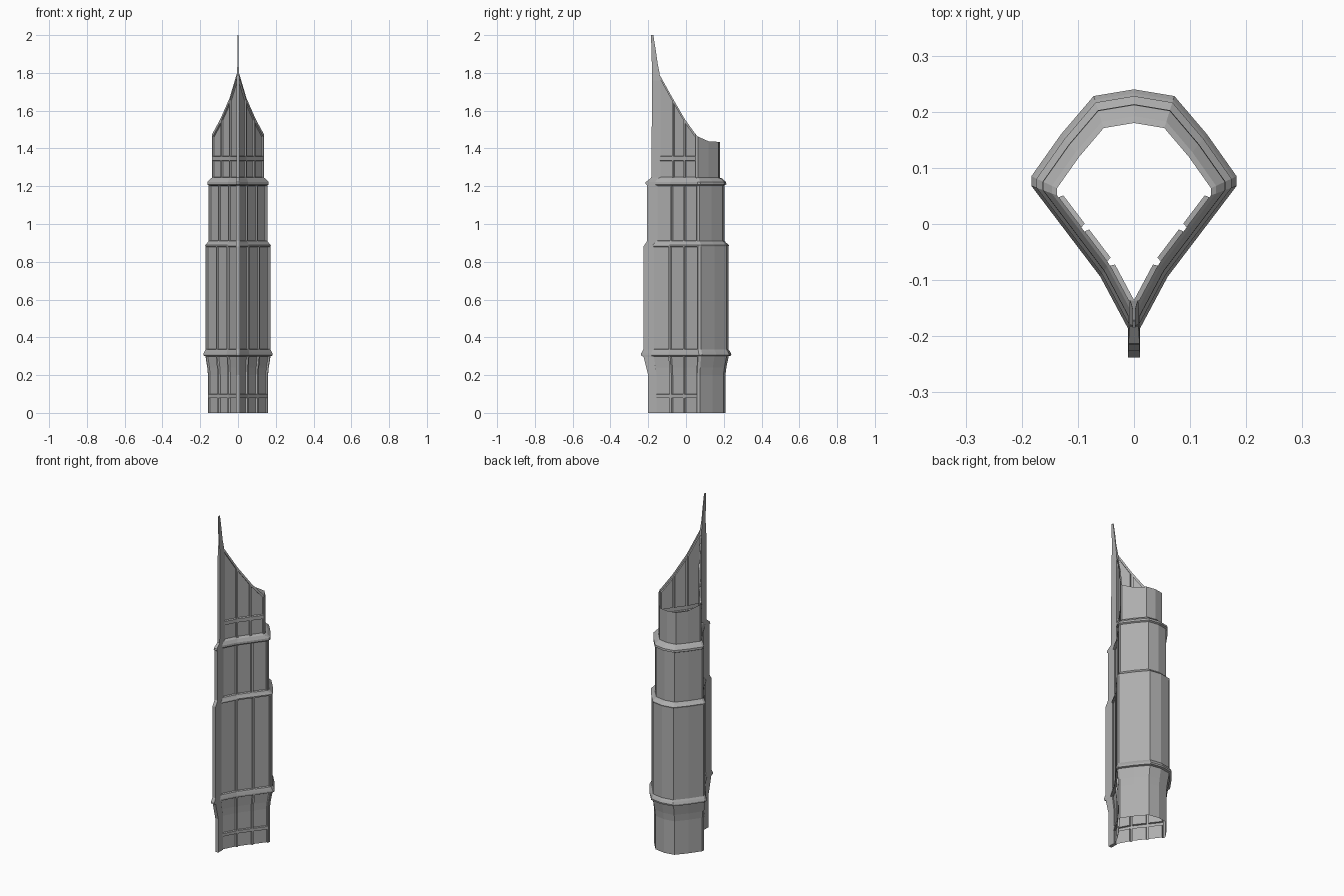
import bpy, bmesh
from mathutils import Vector

cube = bpy.data.objects.get("Cube")
if cube:
    bpy.data.objects.remove(cube, do_unlink=True)

mat = bpy.data.materials.new("stone grey")
mat.use_nodes = True
grey = (0.42, 0.42, 0.42, 1)
mat.diffuse_color = grey
mat.node_tree.nodes["Principled BSDF"].inputs["Base Color"].default_value = grey


def make_object(name, bm):
    mesh = bpy.data.meshes.new(name)
    bm.to_mesh(mesh)
    bm.free()
    mesh.materials.append(mat)
    ob = bpy.data.objects.new(name, mesh)
    bpy.context.collection.objects.link(ob)
    return ob


def lerp_curve(points, v):
    for (a, za), (b, zb) in zip(points, points[1:]):
        if v <= b:
            return za + (zb - za) * max(0, v - a) / (b - a)
    return points[-1][1]


# Half plan: straight ribbed wall from the prow, then the faceted back
TIP, BEND, CORNER = Vector((0.006, -0.195)), Vector((0.06, -0.094)), Vector((0.183, 0.068))
MIDDLE = (BEND + CORNER) / 2
BACK = [(0.183, 0.085), (0.13, 0.16), (0.072, 0.228), (0, 0.24)]
RIB, STEP, DEPTH = 0.006, 0.009, 0.009


def half_plan():
    pts = []
    for p, q in ((TIP, BEND), (BEND, MIDDLE), (MIDDLE, CORNER)):
        d = (q - p).normalized()
        inward = Vector((-d.y, d.x))
        none = Vector((0, 0))
        pts += [(p, none), (p + d * RIB, none), (p + d * STEP, inward),
                (q - d * STEP, inward), (q - d * RIB, none)]
    return pts + [(Vector(c), Vector((0, 0))) for c in [CORNER] + BACK]


PLAN = half_plan()


# Sloped crown edge, height as a function of y
CROWN = [(-0.145, 1.80), (-0.11, 1.735), (-0.07, 1.665), (-0.03, 1.595), (0, 1.545),
         (0.035, 1.495), (0.06, 1.465), (0.09, 1.445), (0.13, 1.435), (0.18, 1.435)]


def loft(name, rows):
    """Each row: height (or drop below the crown edge if negative), scale, recessed."""
    bm = bmesh.new()
    grid = []
    for z, s, recess in rows:
        ring = []
        for p, inward in PLAN:
            flat = p * s
            h = z if z >= 0 else lerp_curve(CROWN, flat.y) + z + 0.001
            c = flat + inward * DEPTH * recess
            ring.append(bm.verts.new((c.x, c.y, h)))
        grid.append(ring)
    for low, high in zip(grid, grid[1:]):
        for i in range(len(PLAN) - 1):
            bm.faces.new((low[i], low[i + 1], high[i + 1], high[i]))
    ob = make_object(name, bm)
    mod = ob.modifiers.new("mirror", "MIRROR")
    mod.use_clip = True
    mod.merge_threshold = 0.0005
    return ob


# Tiers with recessed panes between ribs
loft("base_tier", [(0, .87, 1), (.078, .87, 1), (.08, .87, 0), (.098, .87, 0), (.1, .87, 1),
                   (.2, .87, 1), (.24, .89, 1), (.298, .94, 1), (.3, .94, 0)])
loft("main_tier", [(.335, .94, 0), (.338, .94, 1), (.877, .94, 1), (.88, .94, 0)])
loft("upper_tier", [(.91, .85, 0), (.913, .85, 1), (1.202, .85, 1), (1.205, .85, 0)])
loft("crown", [(1.245, .75, 0), (1.248, .75, 1), (1.333, .75, 1), (1.335, .75, 0),
               (1.357, .75, 0), (1.36, .75, 1), (-.022, .75, 1), (-.02, .75, 0), (-.001, .75, 0)])

# Ledges between the tiers
loft("lower_ledge", [(.3, .94, 0), (.303, .995, 0), (.312, 1, 0), (.325, .97, 0), (.335, .94, 0)])
loft("middle_ledge", [(.88, .94, 0), (.888, .95, 0), (.9, .89, 0), (.91, .85, 0)])
loft("upper_ledge", [(1.205, .85, 0), (1.21, .89, 0), (1.222, .885, 0), (1.24, .80, 0), (1.245, .75, 0)])

# Prow fin rising into the spire: height, outer y, inner y, half width
FIN = [(0, -.2, -.155, .01), (.2, -.2, -.155, .01), (.298, -.225, -.17, .01),
       (.303, -.238, -.17, .011), (.314, -.238, -.17, .011), (.335, -.226, -.17, .01),
       (.88, -.226, -.17, .01), (.91, -.206, -.15, .01), (1.205, -.206, -.15, .01),
       (1.212, -.215, -.15, .01), (1.222, -.213, -.15, .01), (1.245, -.184, -.135, .008),
       (1.55, -.181, -.135, .008), (1.76, -.18, -.135, .008), (1.81, -.18, -.142, .005),
       (1.85, -.181, -.15, .003), (1.92, -.183, -.16, .003), (2, -.185, -.173, .002)]
bm = bmesh.new()
rings = [[bm.verts.new(c) for c in ((-w, a, z), (w, a, z), (w, b, z), (-w, b, z))]
         for z, a, b, w in FIN]
for low, high in zip(rings, rings[1:]):
    for i in range(4):
        j = (i + 1) % 4
        bm.faces.new((low[i], low[j], high[j], high[i]))
bm.faces.new(rings[0][::-1])
bm.faces.new(rings[-1])
make_object("prow_fin_and_spire", bm)
